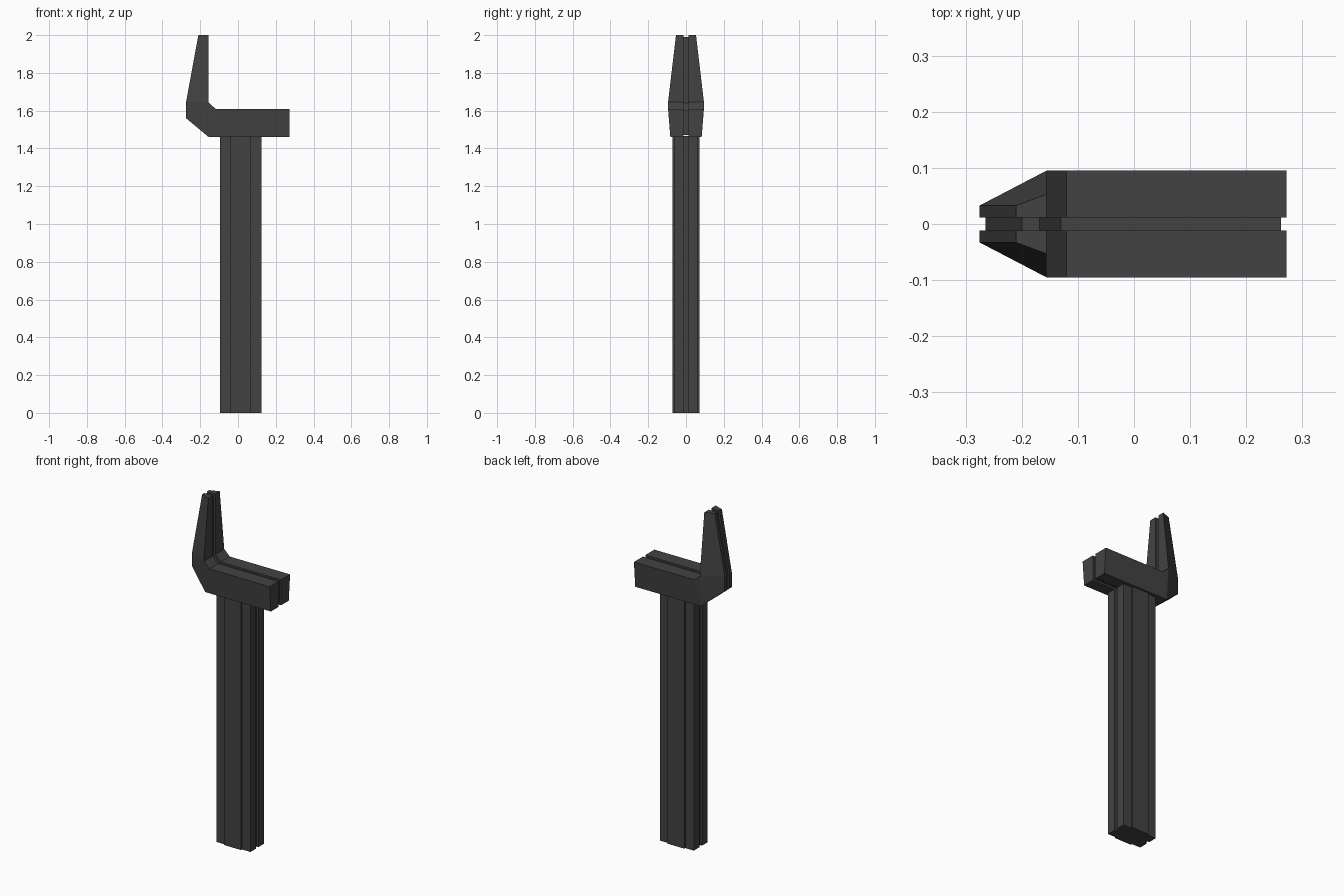
import bpy, bmesh

if "Cube" in bpy.data.objects:
    bpy.data.objects.remove(bpy.data.objects["Cube"])

GREY = bpy.data.materials.new("dark_grey")
GREY.diffuse_color = (0.055, 0.055, 0.055, 1)
GREY.use_nodes = True
GREY.node_tree.nodes["Principled BSDF"].inputs["Base Color"].default_value = GREY.diffuse_color


def finish(bm, name):
    bmesh.ops.recalc_face_normals(bm, faces=bm.faces)
    mesh = bpy.data.meshes.new(name)
    bm.to_mesh(mesh)
    bm.free()
    mesh.materials.append(GREY)
    obj = bpy.data.objects.new(name, mesh)
    bpy.context.collection.objects.link(obj)
    return obj


def bridge(bm, a, b):
    n = len(a)
    for i in range(n):
        j = (i + 1) % n
        bm.faces.new((a[i], a[j], b[j], b[i]))


# Post: wide bar with a raised centre panel on both faces and a groove in each narrow side
def build_post():
    cx, hx, panel = 0.015, 0.11, 0.055
    side_y, panel_y, gap, depth = 0.063, 0.072, 0.012, 0.012
    quarter = [(hx - depth, gap), (hx, gap), (hx, side_y), (panel, side_y), (panel, panel_y)]
    right_back = quarter
    left_back = [(-x, y) for x, y in reversed(quarter)]
    half = right_back + left_back
    outline = half + [(-x, -y) for x, y in half]
    bm = bmesh.new()
    low, high = [[bm.verts.new((cx + x, y, z)) for x, y in outline] for z in (0.0, 1.465)]
    bridge(bm, low, high)
    bm.faces.new(low)
    bm.faces.new(high)
    return finish(bm, "post")


# Head: L-shaped rest with tapering prong and a shallow groove all round its middle
def build_head():
    # x, z, half width
    outer = [(-0.155, 1.46, 0.083), (0.272, 1.46, 0.083), (0.272, 1.61, 0.095),
             (-0.12, 1.61, 0.095), (-0.156, 1.645, 0.095), (-0.156, 2.0, 0.053),
             (-0.21, 2.0, 0.033), (-0.275, 1.645, 0.033), (-0.275, 1.56, 0.033)]
    core = [(-0.152, 1.471), (0.262, 1.471), (0.262, 1.60), (-0.13, 1.60),
            (-0.168, 1.64), (-0.168, 1.99), (-0.2, 1.99), (-0.265, 1.645), (-0.265, 1.565)]
    gap = 0.012
    bm = bmesh.new()

    def outer_loop(sign, wide):
        return [bm.verts.new((x, sign * (w if wide else gap), z)) for x, z, w in outer]

    def core_loop(sign):
        return [bm.verts.new((x, sign * gap, z)) for x, z in core]

    loops = [outer_loop(-1, True), outer_loop(-1, False), core_loop(-1),
             core_loop(1), outer_loop(1, False), outer_loop(1, True)]
    for a, b in zip(loops, loops[1:]):
        bridge(bm, a, b)
    # side faces: bar, inner corner, elbow, prong
    for loop in (loops[0], loops[-1]):
        for ids in ((0, 1, 2, 3), (0, 3, 4), (0, 4, 7, 8), (4, 5, 6, 7)):
            bm.faces.new([loop[i] for i in ids])
    return finish(bm, "head")


build_post()
build_head()
